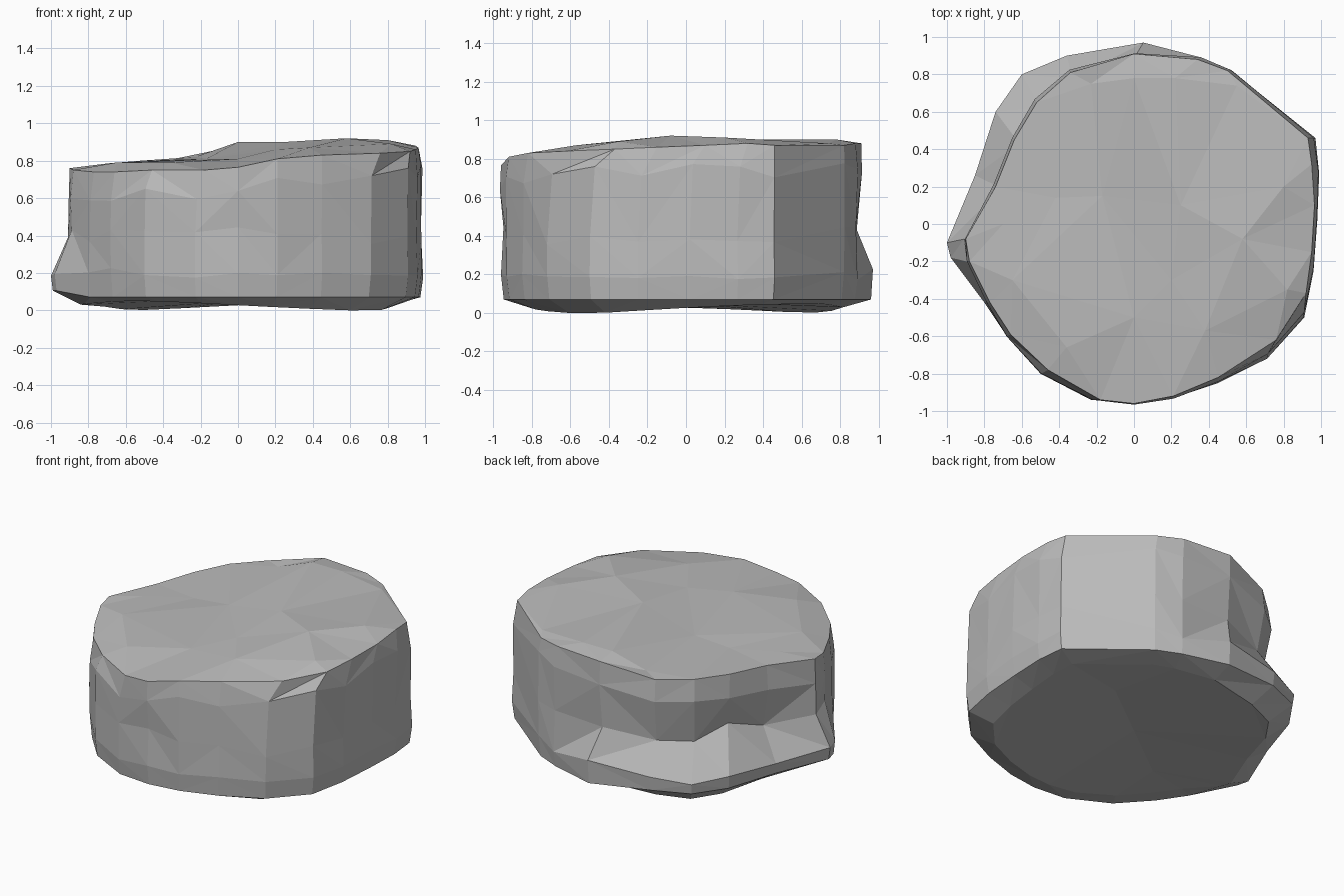
import bpy, bmesh, random
from mathutils import Vector
from mathutils.geometry import delaunay_2d_cdt

if "Cube" in bpy.data.objects:
    bpy.data.objects.remove(bpy.data.objects["Cube"], do_unlink=True)

random.seed(4)

# Outline of the widest part, counter-clockwise from the left tip
base_outline = [
    (-1, -.1), (-.98, -.18), (-.8, -.42), (-.68, -.6), (-.5, -.8), (-.23, -.94),
    (0, -.96), (.21, -.93), (.45, -.85), (.71, -.72), (.91, -.5), (.96, -.25),
    (.98, .02), (.99, .27), (.97, .46), (.52, .82), (.36, .89), (.05, .97),
    (-.36, .9), (-.6, .8), (-.74, .6), (-.85, .26)]

# Rim where the walls meet the top, with heights
top_rim = [
    (-.9, -.08, .76), (-.88, -.2, .75), (-.77, -.42, .74), (-.66, -.59, .74),
    (-.46, -.78, .75), (-.18, -.94, .75), (0, -.96, .765), (.21, -.92, .81),
    (.45, -.82, .83), (.76, -.62, .84), (.92, -.37, .85), (.95, -.15, .86),
    (.965, .1, .87), (.95, .32, .88), (.93, .46, .87), (.5, .82, .87),
    (.34, .88, .88), (0, .91, .88), (-.34, .81, .81), (-.52, .65, .8),
    (-.64, .45, .79), (-.74, .2, .78)]

# Bumps and ridges on the top surface
top_bumps = [
    (-.7, 0, .785), (-.42, .14, .79), (-.17, .15, .81), (-.23, .75, .82),
    (0, .78, .9), (.22, .78, .9), (.55, .74, .88), (.58, -.08, .92),
    (.8, .2, .91), (.25, .1, .9), (-.36, -.66, .79), (0, -.5, .81),
    (.38, -.57, .87), (.2, -.3, .86), (.82, -.35, .89), (-.65, -.3, .79)]


def jitter(amount):
    return random.uniform(-amount, amount)


def has_ledge(point):
    """How strongly the foot sticks out here: the back and left only."""
    return 1 if point.x < .3 and point.y > -.2 else 0


bm = bmesh.new()
outer = [Vector((x, y, 0)) for x, y in base_outline]
rim = [Vector(p) for p in top_rim]
count = len(outer)


def underside(x, y):
    return .05 - .05 * min(1, ((x - y) / 1.2) ** 2)


def add_ring(points):
    return [bm.verts.new(p) for p in points]


# Sole, foot, waist, shoulder and rim rings
sole, edge, foot, waist, shoulder = [], [], [], [], []
for o, r in zip(outer, rim):
    ledge = has_ledge(o)
    flat_top = Vector((r.x, r.y, 0))
    s = o * .84
    sole.append(Vector((s.x, s.y, underside(s.x, s.y))))
    e = o * (.985 if not ledge else .99)
    edge.append(Vector((e.x, e.y, .07 + .035 * ledge * (o.x < 0))))
    foot.append(Vector((o.x, o.y, .2 + jitter(.03))))
    w = flat_top * (.97 + jitter(.015)) if ledge else o * (.995 + jitter(.01))
    if o.x < -.9:
        w = flat_top * 1.01
    waist.append(Vector((w.x, w.y, .4 + jitter(.05))))
    u = flat_top.lerp(o, .1 if ledge else .8) * (1 + jitter(.008))
    shoulder.append(Vector((u.x, u.y, r.z - .13 + jitter(.04))))

rings = [add_ring(p) for p in (sole, edge, foot, waist, shoulder, rim)]

# Walls: each panel is split along an uneven diagonal for a chipped look
for low, high in zip(rings, rings[1:]):
    for i in range(count):
        j = (i + 1) % count
        a, b, c, d = low[i], low[j], high[j], high[i]
        if random.random() < .5:
            panels = (a, b, c), (a, c, d)
        else:
            panels = (a, b, d), (b, c, d)
        for panel in panels:
            bm.faces.new(panel)


def cap(ring, extra, upward):
    """Close a ring with triangles that pass through the extra points."""
    verts = ring + add_ring(extra)
    flat = [v.co.to_2d() for v in verts]
    border = [(i, (i + 1) % count) for i in range(count)]
    _, _, tris, sources, _, _ = delaunay_2d_cdt(flat, border, [], 1, 1e-5)
    for tri in tris:
        corners = [verts[sources[k][0]] for k in tri]
        bm.faces.new(corners if upward else corners[::-1])


# Uneven top and nearly flat underside
cap(rings[-1], [Vector(p) for p in top_bumps], True)
cap(rings[0], [Vector((x, y, underside(x, y)))
               for x, y in ((0, 0), (.4, .3), (-.4, -.3))], False)

bmesh.ops.recalc_face_normals(bm, faces=bm.faces)
mesh = bpy.data.meshes.new("boulder")
bm.to_mesh(mesh)
bm.free()

# Stone colour
stone = bpy.data.materials.new("stone grey")
stone.use_nodes = True
colour = (.5, .5, .5, 1)
stone.diffuse_color = colour
stone.node_tree.nodes["Principled BSDF"].inputs["Base Color"].default_value = colour
mesh.materials.append(stone)

boulder = bpy.data.objects.new("boulder", mesh)
bpy.context.scene.collection.objects.link(boulder)
